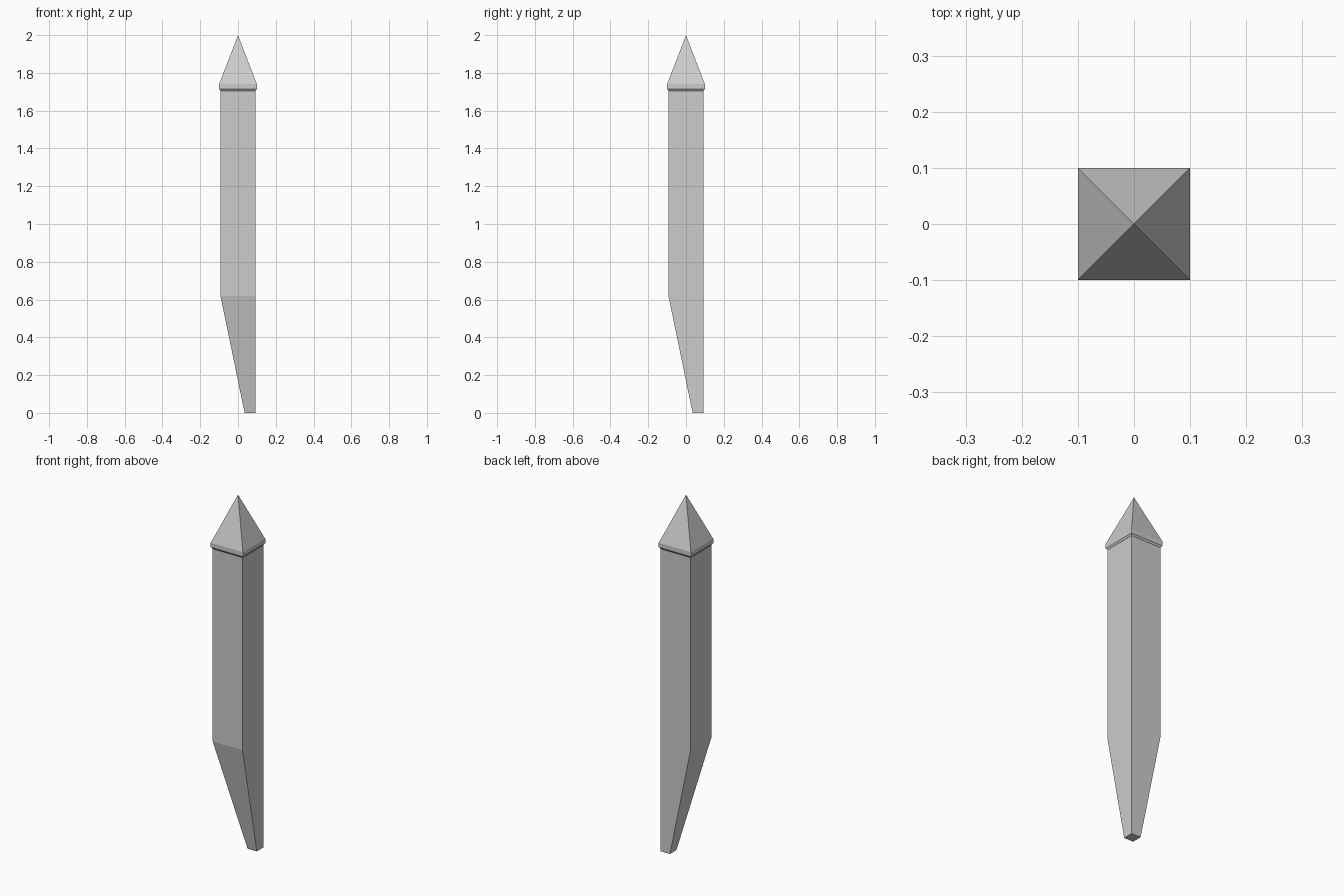
import bpy
import bmesh

default = bpy.data.objects.get("Cube")
if default:
    bpy.data.objects.remove(default, do_unlink=True)

GREY = (0.604, 0.604, 0.604, 1.0)
grey = bpy.data.materials.new("light grey")
grey.use_nodes = True
grey.diffuse_color = GREY
grey.node_tree.nodes["Principled BSDF"].inputs["Base Color"].default_value = GREY


def square_loft(name, sections, apex=None):
    """Skin square sections (low, high, z); close with a cap or a point."""
    bm = bmesh.new()
    rings = [[bm.verts.new((x, y, z)) for x, y in ((a, a), (b, a), (b, b), (a, b))]
             for a, b, z in sections]
    bm.faces.new(rings[0][::-1])
    for lower, upper in zip(rings, rings[1:]):
        for i in range(4):
            j = (i + 1) % 4
            bm.faces.new((lower[i], lower[j], upper[j], upper[i]))
    if apex is None:
        bm.faces.new(rings[-1])
    else:
        tip = bm.verts.new((0, 0, apex))
        for i in range(4):
            bm.faces.new((rings[-1][i], rings[-1][(i + 1) % 4], tip))
    bmesh.ops.recalc_face_normals(bm, faces=bm.faces)
    mesh = bpy.data.meshes.new(name)
    bm.to_mesh(mesh)
    bm.free()
    mesh.materials.append(grey)
    obj = bpy.data.objects.new(name, mesh)
    bpy.context.collection.objects.link(obj)
    return obj


# Square shaft, its foot cut back on two sides towards one corner
HALF = 0.093
square_loft("post_shaft", [(0.035, HALF, 0), (-HALF, HALF, 0.62), (-HALF, HALF, 1.705)])

# Pyramid cap with a thin collar and a chamfered underside
square_loft("post_cap", [(-HALF, HALF, 1.705), (-0.1, 0.1, 1.715), (-0.1, 0.1, 1.74)], apex=2)
